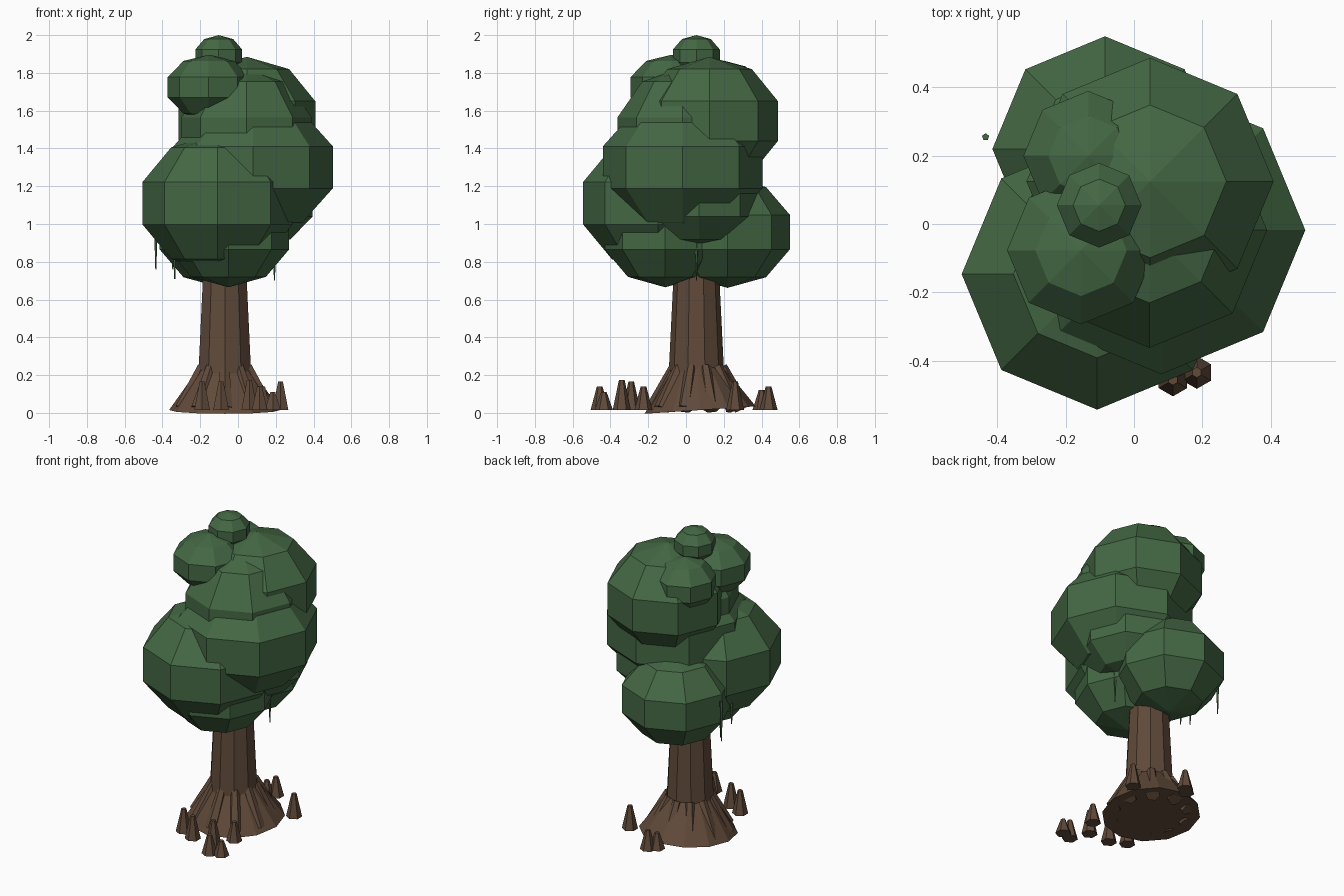
import bpy, bmesh, math
from mathutils import Vector, Matrix

if "Cube" in bpy.data.objects:
    bpy.data.objects.remove(bpy.data.objects["Cube"])


def material(name, rgb):
    m = bpy.data.materials.new(name)
    m.diffuse_color = (*rgb, 1)
    m.use_nodes = True
    m.node_tree.nodes["Principled BSDF"].inputs["Base Color"].default_value = m.diffuse_color
    return m


LEAF = material("leaf_green", (0.058, 0.138, 0.058))
BARK = material("bark_brown", (0.117, 0.068, 0.042))


def finish(bm, name, mat):
    bmesh.ops.recalc_face_normals(bm, faces=bm.faces)
    me = bpy.data.meshes.new(name)
    bm.to_mesh(me)
    bm.free()
    me.materials.append(mat)
    ob = bpy.data.objects.new(name, me)
    bpy.context.collection.objects.link(ob)
    return ob


def leaf_clump(name, x, y, z, reach, half_height):
    """Eight-sided, five-ring ball; reach is the radius of its widest band."""
    bm = bmesh.new()
    bmesh.ops.create_uvsphere(bm, u_segments=8, v_segments=5, radius=1)
    r = reach / math.cos(math.radians(18))
    bmesh.ops.scale(bm, vec=(r, r, half_height), verts=bm.verts)
    bmesh.ops.translate(bm, vec=(x, y, z), verts=bm.verts)
    finish(bm, name, LEAF)


def tapered(name, base, tip, r_base, r_tip, sides, mat):
    """Tapered stick between two points."""
    base, tip = Vector(base), Vector(tip)
    axis = tip - base
    bm = bmesh.new()
    bmesh.ops.create_cone(bm, cap_ends=True, segments=sides, radius1=r_base,
                          radius2=r_tip, depth=axis.length)
    rot = Vector((0, 0, 1)).rotation_difference(axis).to_matrix().to_4x4()
    bm.transform(Matrix.Translation((base + tip) / 2) @ rot)
    return finish(bm, name, mat)


# Crown
leaf_clump("front_left_clump", -0.108, -0.147, 1.11, 0.397, 0.366)
leaf_clump("main_clump", 0.08, -0.018, 1.30, 0.422, 0.36)
leaf_clump("under_clump", 0.09, 0.07, 1.115, 0.305, 0.242)
leaf_clump("low_front_clump", -0.05, -0.11, 0.954, 0.32, 0.289)
leaf_clump("low_back_clump", -0.085, 0.22, 0.957, 0.33, 0.295)
leaf_clump("upper_front_clump", 0.045, -0.018, 1.447, 0.345, 0.38)
leaf_clump("upper_back_clump", 0.047, 0.125, 1.545, 0.362, 0.34)
leaf_clump("upper_left_clump", -0.155, -0.077, 1.724, 0.217, 0.172)
leaf_clump("upper_left_back_clump", -0.134, 0.20, 1.70, 0.19, 0.165)
leaf_clump("top_clump", -0.102, 0.055, 1.89, 0.124, 0.11)

# Hanging vines: x, y, top, bottom
for i, (x, y, top, low) in enumerate([(-0.435, 0.255, 1.02, 0.76), (-0.335, 0.12, 0.92, 0.71),
                                      (-0.345, 0.02, 0.92, 0.76), (-0.22, 0.06, 0.85, 0.70),
                                      (0.193, 0.055, 0.95, 0.70)]):
    tapered(f"vine_{i}", (x, y, low), (x, y, top), 0.003, 0.011, 5, LEAF)

# Trunk and flared foot
CX, CY = -0.07, 0.055
tapered("trunk", (CX, CY, 0.1), (CX, CY, 0.95), 0.152, 0.11, 10, BARK)
tapered("trunk_foot", (CX, CY + 0.02, 0.015), (CX, CY + 0.005, 0.24), 0.295, 0.135, 12, BARK)

# Buttress roots around the foot
for i in range(10):
    a = math.tau * (i + 0.5) / 10
    d = Vector((math.cos(a), math.sin(a), 0))
    c = Vector((CX, CY + 0.01, 0))
    tapered(f"root_{i}", c + d * 0.235 + Vector((0, 0, 0.02)),
            c + d * 0.125 + Vector((0, 0, 0.245)), 0.045, 0.028, 6, BARK)

# Small root stubs on the ground: x, y, height
for i, (x, y, h) in enumerate([(0.114, -0.457, 0.14), (0.184, -0.435, 0.11), (0.06, -0.34, 0.175),
                               (-0.09, -0.34, 0.165), (-0.19, -0.29, 0.165), (0.13, -0.225, 0.14),
                               (0.225, 0.26, 0.165), (-0.03, 0.437, 0.14), (-0.07, 0.40, 0.12)]):
    tapered(f"stub_{i}", (x, y, 0.015), (x, y, h), 0.048, 0.015, 6, BARK)
